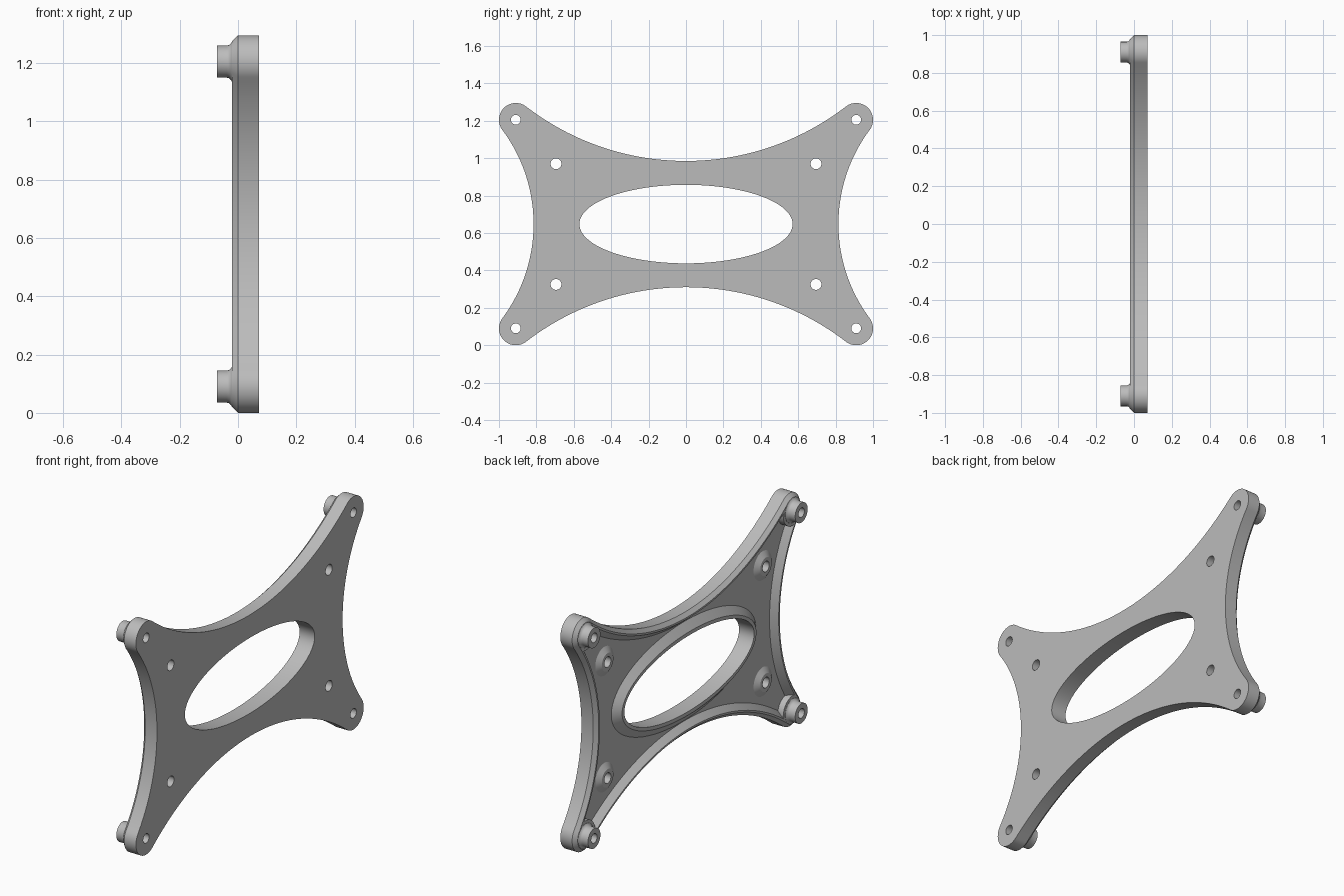
import bpy, bmesh, math

if "Cube" in bpy.data.objects:
    bpy.data.objects.remove(bpy.data.objects["Cube"])

CZ = 0.6475                        # height of the plate centre
CY, DZ, CR = 0.91, 0.5575, 0.09    # corner lobe centre and radius
LONG_MID, SIDE_MID = 0.3375, 0.815 # waist distances of the concave edges
EA, EB = 0.57, 0.21                # window half axes
RY, RZ = 0.695, 0.3225             # inner screw positions
X_BACK, X_RIM, FLOOR = 0.0725, -0.02, 0.015

grey = bpy.data.materials.new("grey")
grey.diffuse_color = (0.5, 0.5, 0.5, 1)
grey.use_nodes = True
grey.node_tree.nodes["Principled BSDF"].inputs["Base Color"].default_value = grey.diffuse_color


def outline(d):
    """Plate outline moved inward by d: four lobes joined by tangent concave arcs."""
    def tangent_radius(mid, along, across):
        k = mid - across
        return (along**2 + k**2 - CR**2) / (2 * (CR - k))
    rl = tangent_radius(LONG_MID, CY, DZ)
    rs = tangent_radius(SIDE_MID, DZ, CY)
    a_side = math.atan2(-DZ, SIDE_MID + rs - CY)           # lobe start
    a_long = math.atan2(LONG_MID + rl - DZ, -CY)           # lobe end
    quad = []
    half = math.asin(DZ / (rs + CR))
    for i in range(24):                                    # side arc, upper half
        t = half * i / 24
        quad.append((SIDE_MID + rs - (rs + d) * math.cos(t), (rs + d) * math.sin(t)))
    for i in range(33):                                    # lobe
        t = a_side + (a_long - a_side) * i / 32
        quad.append((CY + (CR - d) * math.cos(t), DZ + (CR - d) * math.sin(t)))
    half = math.asin(CY / (rl + CR))
    for i in range(1, 33):                                 # long arc to the middle
        t = half * (1 - i / 32)
        quad.append(((rl + d) * math.sin(t), LONG_MID + rl - (rl + d) * math.cos(t)))
    upper = quad + [(-y, z) for y, z in reversed(quad[:-1])]
    return upper + [(y, -z) for y, z in reversed(upper[1:-1])]


def oval(a, b, y=0, z=0, n=40):
    return [(y + a * math.cos(2 * math.pi * i / n), z + b * math.sin(2 * math.pi * i / n))
            for i in range(n)]


def loft(name, sections):
    """Closed solid through (x, loop) sections."""
    bm = bmesh.new()
    rings = [[bm.verts.new((x, y, z + CZ)) for y, z in loop] for x, loop in sections]
    for a, b in zip(rings, rings[1:]):
        for i in range(len(a)):
            j = (i + 1) % len(a)
            bm.faces.new((a[i], a[j], b[j], b[i]))
    bm.faces.new(rings[0])
    bm.faces.new(rings[-1])
    bmesh.ops.recalc_face_normals(bm, faces=bm.faces)
    me = bpy.data.meshes.new(name)
    bm.to_mesh(me)
    bm.free()
    me.materials.append(grey)
    ob = bpy.data.objects.new(name, me)
    bpy.context.collection.objects.link(ob)
    return ob


def lathe(name, y, z, profile):
    return loft(name, [(x, oval(r, r, y, z)) for x, r in profile])


def combine(target, tool, operation):
    mod = target.modifiers.new("cut", 'BOOLEAN')
    mod.operation, mod.solver, mod.object = operation, 'EXACT', tool
    bpy.context.view_layer.objects.active = target
    bpy.ops.object.modifier_apply(modifier=mod.name)
    bpy.data.objects.remove(tool)


corners = [(sy, sz) for sy in (-1, 1) for sz in (-1, 1)]

# plate with a chamfered rear edge
plate = loft("mounting_plate", [(X_BACK, outline(0)), (0, outline(0)), (X_RIM, outline(0.02))])

# sloped pocket, leaving a rim around the window and islands at the screws
pocket = loft("pocket", [(FLOOR, outline(0.06)), (X_RIM, outline(0.03)), (-0.03, outline(0.0215))])
island = loft("window_rim", [(x, oval(EA + d, EB + d, n=96)) for x, d in
                             ((0.05, 0.065), (FLOOR, 0.065), (X_RIM, 0.02), (-0.05, 0.02))])
combine(pocket, island, 'DIFFERENCE')
for sy, sz in corners:
    combine(pocket, lathe("pad", sy * CY, sz * DZ, ((0.05, 0.085), (-0.05, 0.085))), 'DIFFERENCE')
    combine(pocket, lathe("screw_seat", sy * RY, sz * RZ,
                          ((0.05, 0.08), (FLOOR, 0.08), (-0.005, 0.05))), 'DIFFERENCE')
combine(plate, pocket, 'DIFFERENCE')

# oval window
combine(plate, loft("window", [(x, oval(EA, EB, n=96)) for x in (-0.2, 0.2)]), 'DIFFERENCE')

# corner standoffs with a filleted foot, then the screw holes
for sy, sz in corners:
    standoff = ((0.01, 0.068), (-0.021, 0.068), (-0.025, 0.062), (-0.031, 0.057),
                (-0.038, 0.055), (-0.0725, 0.055))
    combine(plate, lathe("standoff", sy * CY, sz * DZ, standoff), 'UNION')
    combine(plate, lathe("corner_hole", sy * CY, sz * DZ, ((-0.2, 0.026), (0.2, 0.026))), 'DIFFERENCE')
    combine(plate, lathe("inner_hole", sy * RY, sz * RZ, ((-0.2, 0.029), (0.2, 0.029))), 'DIFFERENCE')

bpy.ops.object.select_all(action='DESELECT')
plate.select_set(True)
bpy.context.view_layer.objects.active = plate
bpy.ops.object.shade_smooth_by_angle(angle=math.radians(25))
